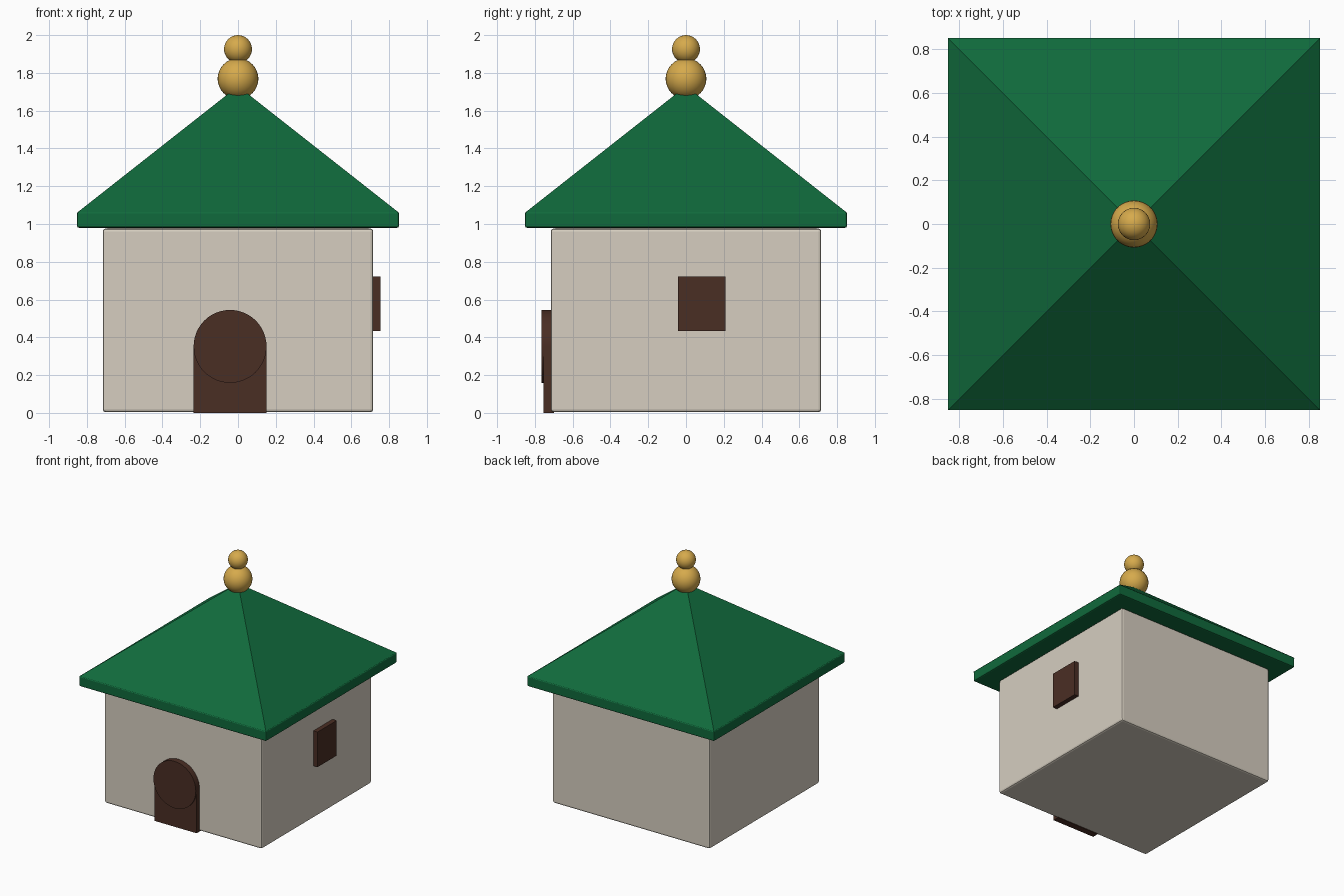
import bpy, math

if "Cube" in bpy.data.objects:
    bpy.data.objects.remove(bpy.data.objects["Cube"])


def mat(name, srgb):
    m = bpy.data.materials.new(name)
    lin = [((c / 255 + 0.055) / 1.055) ** 2.4 for c in srgb]
    m.diffuse_color = (*lin, 1)
    m.use_nodes = True
    m.node_tree.nodes["Principled BSDF"].inputs["Base Color"].default_value = m.diffuse_color
    return m


STONE = mat("pale stone", (214, 206, 192))
GREEN = mat("roof green", (16, 106, 60))
BROWN = mat("dark wood", (74, 46, 36))
GOLD = mat("gold", (214, 170, 76))


def finish(name, material):
    ob = bpy.context.object
    ob.name = name
    ob.data.materials.append(material)
    return ob


def box(name, lo, hi, material, bevel=0):
    bpy.ops.mesh.primitive_cube_add(size=1, location=[(a + b) / 2 for a, b in zip(lo, hi)])
    ob = finish(name, material)
    ob.scale = [b - a for a, b in zip(lo, hi)]
    bpy.ops.object.transform_apply(location=False, rotation=False, scale=True)
    if bevel:
        mod = ob.modifiers.new("soft edges", "BEVEL")
        mod.width, mod.segments = bevel, 2
    return ob


def ball(name, z, r):
    bpy.ops.mesh.primitive_uv_sphere_add(segments=32, ring_count=16, radius=r, location=(0, 0, z))
    finish(name, GOLD)
    bpy.ops.object.shade_smooth()


# Walls and eaves slab
box("walls", (-0.716, -0.716, 0.004), (0.716, 0.716, 0.976), STONE, 0.015)
box("eaves", (-0.852, -0.852, 0.98), (0.852, 0.852, 1.066), GREEN, 0.01)
# Hidden core joining walls to the eaves
box("wall_top", (-0.69, -0.69, 0.9), (0.69, 0.69, 1.0), STONE)

# Pyramid roof
bpy.ops.mesh.primitive_cone_add(vertices=4, radius1=0.852 * math.sqrt(2), radius2=0,
                                depth=0.67, location=(0, 0, 1.06 + 0.335),
                                rotation=(0, 0, math.pi / 4))
finish("roof", GREEN)

# Finial
ball("finial_lower", 1.769, 0.108)
ball("finial_upper", 1.926, 0.074)

# Arched door: a slab plus a slightly prouder round top
box("door", (-0.235, -0.754, 0), (0.151, -0.70, 0.352), BROWN)
bpy.ops.mesh.primitive_cylinder_add(vertices=48, radius=0.193, depth=0.065,
                                    location=(-0.042, -0.7325, 0.352),
                                    rotation=(math.pi / 2, 0, 0))
finish("door_arch", BROWN)
bpy.ops.object.shade_smooth_by_angle(angle=math.radians(30))

# Window shutter on the right side
box("window", (0.70, -0.042, 0.434), (0.754, 0.208, 0.723), BROWN)
